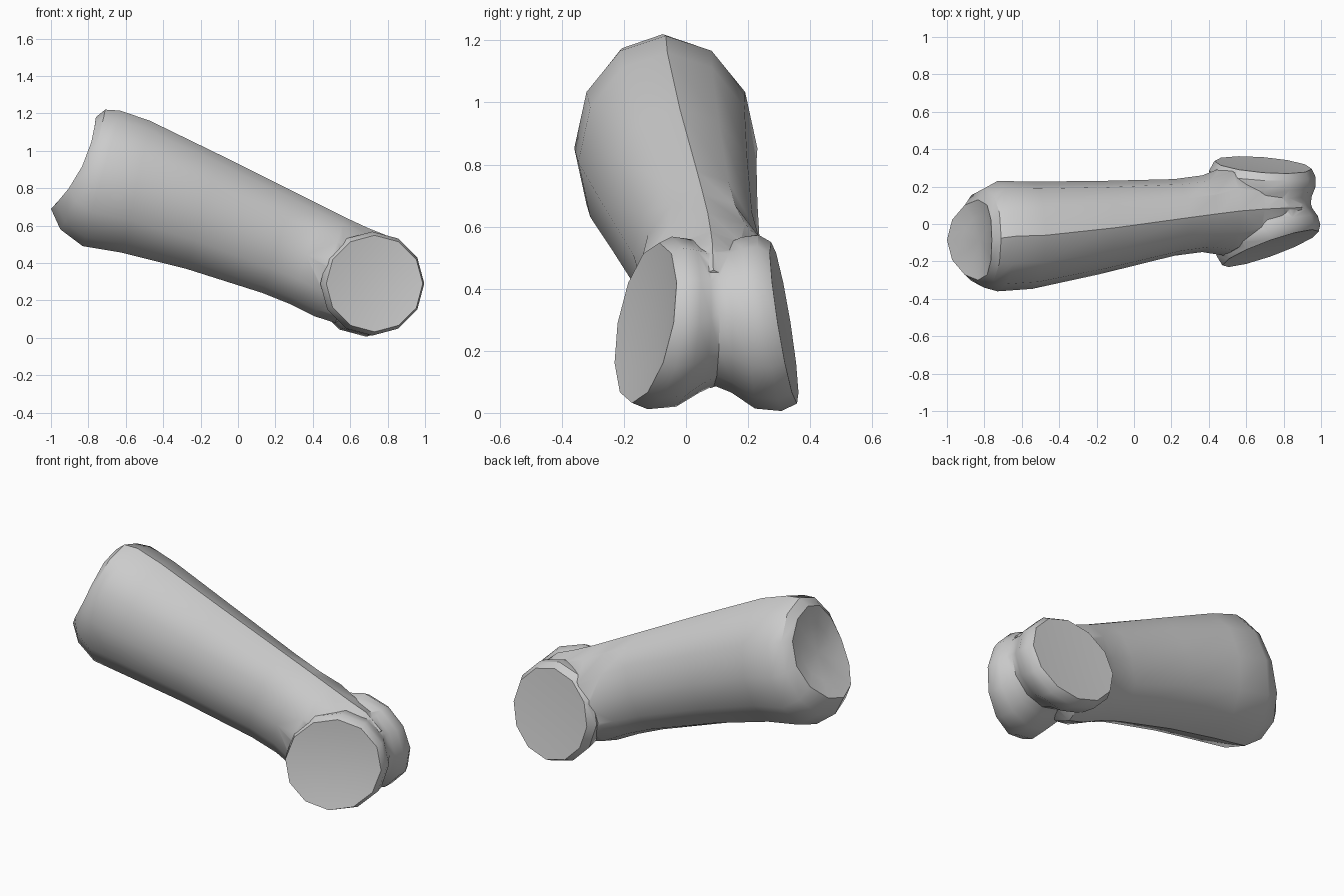
import bpy, bmesh
from math import sin, cos, pi, radians
from mathutils import Vector

cube = bpy.data.objects.get("Cube")
if cube:
    bpy.data.objects.remove(cube, do_unlink=True)

SIDES = 12
ANGLES = [2 * pi * i / SIDES for i in range(SIDES)]
AXIS = Vector((0.93, 0, -0.37))

bone_grey = bpy.data.materials.new("bone_grey")
bone_grey.use_nodes = True
bone_grey.diffuse_color = (0.6, 0.6, 0.6, 1)
bone_grey.node_tree.nodes["Principled BSDF"].inputs["Base Color"].default_value = (0.6, 0.6, 0.6, 1)


def loft(name, rings, start, end):
    """Skin a list of rings and close each end with a fan to a centre point."""
    bm = bmesh.new()
    loops = [[bm.verts.new(p) for p in ring] for ring in rings]
    for a, b in zip(loops, loops[1:]):
        for i in range(SIDES):
            j = (i + 1) % SIDES
            bm.faces.new((a[i], a[j], b[j], b[i]))
    for loop, tip in ((loops[0], start), (loops[-1], end)):
        centre = bm.verts.new(tip)
        for i in range(SIDES):
            bm.faces.new((loop[i], loop[(i + 1) % SIDES], centre))
    bmesh.ops.recalc_face_normals(bm, faces=bm.faces)
    mesh = bpy.data.meshes.new(name)
    bm.to_mesh(mesh)
    bm.free()
    mesh.materials.append(bone_grey)
    obj = bpy.data.objects.new(name, mesh)
    bpy.context.collection.objects.link(obj)
    return obj


def shaft_ring(top_x, top_z, low_x, low_z, y, half_width, dip=0):
    """Oval ring between a top and a bottom point; dip pushes its sides along the shaft."""
    top, low = Vector((top_x, y, top_z)), Vector((low_x, y, low_z))
    mid, up = (top + low) / 2, (top - low) / 2
    return [mid + up * cos(a) + Vector((0, half_width * sin(a), 0)) + AXIS * dip * sin(a) ** 2
            for a in ANGLES]


def knuckle_ring(y, radius, cx, lean_x, lean_z, cz=0.29):
    """Upright round ring whose plane leans with x and z."""
    return [Vector((cx + radius * sin(a), y + radius * (lean_x * sin(a) + lean_z * cos(a)),
                    cz + radius * cos(a))) for a in ANGLES]


# Shaft, from the shallow socket to the knuckles
rim = shaft_ring(-0.76, 1.18, -1.0, 0.69, -0.085, 0.215, 0.05)
rim_mid = sum(rim, Vector()) / SIDES
cup = [rim_mid + (p - rim_mid) * 0.6 + AXIS * 0.025 for p in rim]
shaft = loft("bone", [
    cup,
    rim,
    shaft_ring(-0.71, 1.22, -0.95, 0.58, -0.075, 0.265, 0.03),
    shaft_ring(-0.63, 1.215, -0.83, 0.49, -0.065, 0.295),
    shaft_ring(-0.47, 1.16, -0.62, 0.455, -0.06, 0.287),
    shaft_ring(-0.1, 0.98, -0.28, 0.37, -0.02, 0.25),
    shaft_ring(0.3, 0.78, 0.13, 0.24, 0.035, 0.205),
    shaft_ring(0.45, 0.705, 0.28, 0.18, 0.055, 0.205),
    shaft_ring(0.57, 0.645, 0.41, 0.115, 0.07, 0.24),
    shaft_ring(0.70, 0.585, 0.52, 0.08, 0.08, 0.19),
    shaft_ring(0.80, 0.545, 0.6, 0.12, 0.085, 0.16),
    shaft_ring(0.90, 0.46, 0.7, 0.17, 0.088, 0.09),
], rim_mid + AXIS * 0.035, Vector((0.82, 0.088, 0.3)))

# Paired knuckles with the groove between them
knuckles = loft("knuckles", [
    knuckle_ring(-0.118, 0.17, 0.73, 0.35, 0.17),
    knuckle_ring(-0.13, 0.258, 0.73, 0.35, 0.17),
    knuckle_ring(-0.085, 0.278, 0.718, 0.3, 0.14),
    knuckle_ring(-0.01, 0.27, 0.712, 0.2, 0.08),
    knuckle_ring(0.05, 0.24, 0.715, 0.13, 0.03, 0.305),
    knuckle_ring(0.09, 0.23, 0.715, 0.08, 0, 0.318),
    knuckle_ring(0.14, 0.24, 0.71, 0.03, -0.03, 0.305),
    knuckle_ring(0.2, 0.276, 0.695, 0, -0.08),
    knuckle_ring(0.27, 0.284, 0.685, -0.05, -0.13),
    knuckle_ring(0.316, 0.26, 0.69, -0.08, -0.16),
    knuckle_ring(0.312, 0.17, 0.69, -0.08, -0.16),
], Vector((0.73, -0.112, 0.29)), Vector((0.69, 0.31, 0.29)))

# Fuse both into one solid bone
fuse = shaft.modifiers.new("fuse", "BOOLEAN")
fuse.operation = "UNION"
fuse.solver = "EXACT"
fuse.object = knuckles
bpy.ops.object.select_all(action="DESELECT")
bpy.context.view_layer.objects.active = shaft
shaft.select_set(True)
bpy.ops.object.modifier_apply(modifier=fuse.name)
bpy.data.objects.remove(knuckles, do_unlink=True)
bpy.ops.object.shade_smooth_by_angle(angle=radians(34))
